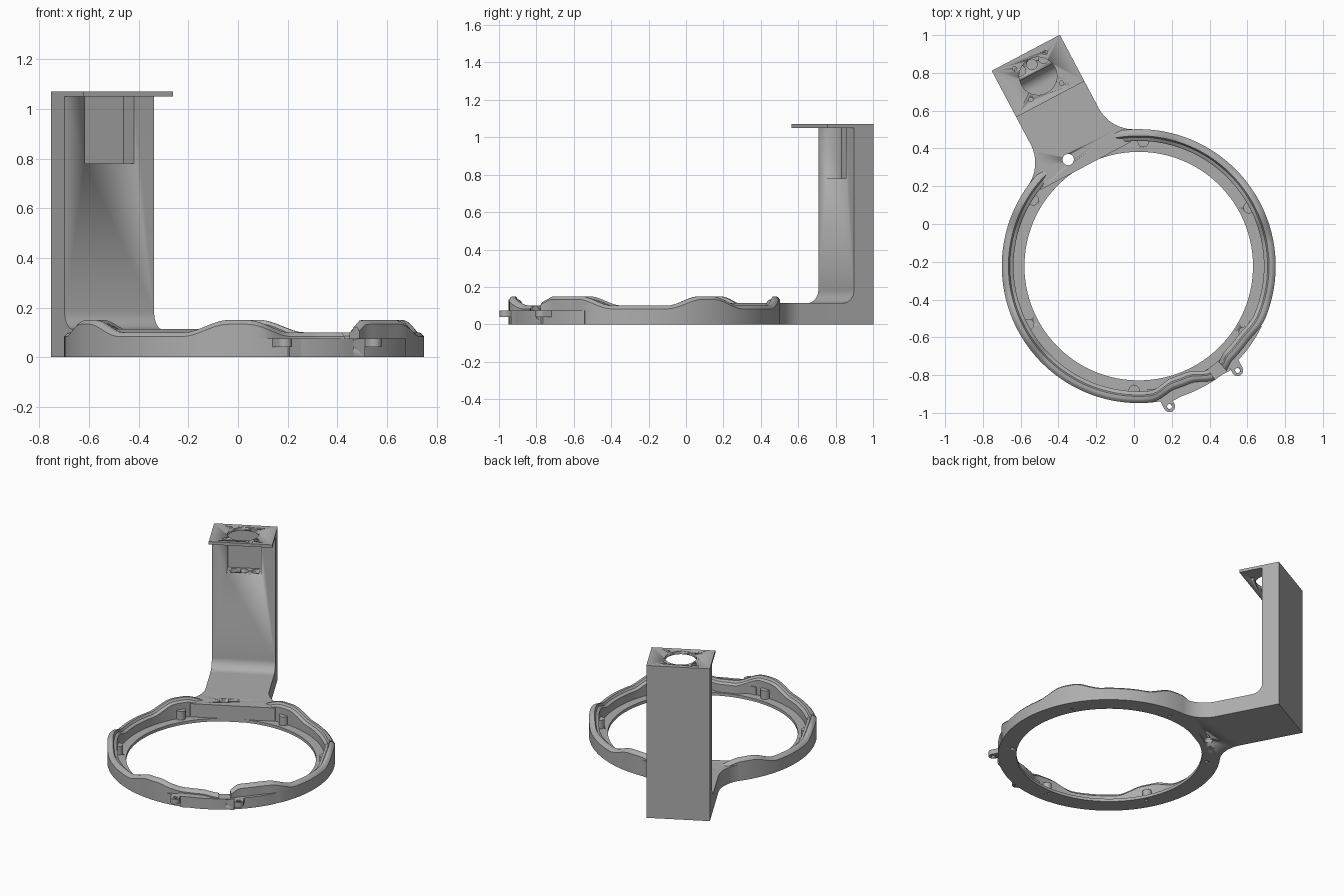
import bpy, bmesh
from math import sin, cos, pi, radians, atan2, hypot
from mathutils import Matrix

if "Cube" in bpy.data.objects:
    bpy.data.objects.remove(bpy.data.objects["Cube"])

# Everything is built around the ring centre, with the arm along local +y
FRAME = Matrix.Translation((0.025, -0.223, 0)) @ Matrix.Rotation(radians(27.9), 4, 'Z')
R_HOLE, R_IN, R_OUT = 0.605, 0.655, 0.725
ARM_W, ARM_Z, COL_IN, COL_OUT = 0.204, 0.113, 1.161, 1.278

grey = bpy.data.materials.new("grey_plastic")
grey.use_nodes = True
colour = (0.42, 0.42, 0.42, 1)
grey.diffuse_color = colour
grey.node_tree.nodes["Principled BSDF"].inputs["Base Color"].default_value = colour


def finish(name, bm):
    bmesh.ops.recalc_face_normals(bm, faces=bm.faces)
    mesh = bpy.data.meshes.new(name)
    bm.to_mesh(mesh)
    bm.free()
    mesh.materials.append(grey)
    obj = bpy.data.objects.new(name, mesh)
    obj.matrix_world = FRAME
    bpy.context.collection.objects.link(obj)
    bpy.ops.object.select_all(action='DESELECT')
    obj.select_set(True)
    bpy.context.view_layer.objects.active = obj
    bpy.ops.object.shade_smooth_by_angle(angle=radians(30))
    return obj


def prism(name, points, offset):
    bm = bmesh.new()
    face = bm.faces.new([bm.verts.new(p) for p in points])
    new = bmesh.ops.extrude_face_region(bm, geom=[face])["geom"]
    bmesh.ops.translate(bm, vec=offset, verts=[v for v in new if isinstance(v, bmesh.types.BMVert)])
    return finish(name, bm)


def sweep(name, section, start, end, step=2):
    """Sweep a (radius, z) section, which may vary with the angle, about z."""
    closed = end - start == 360
    count = round((end - start) / step)
    bm = bmesh.new()
    rows = []
    for i in range(count if closed else count + 1):
        a = start + (end - start) * i / count
        rows.append([bm.verts.new((r * cos(radians(a)), r * sin(radians(a)), z)) for r, z in section(a)])
    pairs = list(zip(rows, rows[1:])) + ([(rows[-1], rows[0])] if closed else [])
    n = len(rows[0])
    for p, q in pairs:
        for k in range(n):
            bm.faces.new((p[k], p[(k + 1) % n], q[(k + 1) % n], q[k]))
    if not closed:
        bm.faces.new(rows[0])
        bm.faces.new(rows[-1])
    return finish(name, bm)


def cylinder(name, x, y, z0, z1, r, sides=32):
    pts = [(x + r * cos(2 * pi * i / sides), y + r * sin(2 * pi * i / sides), z0) for i in range(sides)]
    return prism(name, pts, (0, 0, z1 - z0))


def box(name, x0, x1, y0, y1, z0, z1):
    return prism(name, [(x0, y0, z0), (x1, y0, z0), (x1, y1, z0), (x0, y1, z0)], (0, 0, z1 - z0))


def cut(obj, cutters):
    for c in cutters:
        c.hide_render = True
        mod = obj.modifiers.new("cut", 'BOOLEAN')
        mod.operation, mod.solver, mod.object = 'DIFFERENCE', 'EXACT', c
        bpy.context.view_layer.objects.active = obj
        bpy.ops.object.modifier_apply(modifier=mod.name)
    for c in cutters:
        bpy.data.objects.remove(c)


def ramp(a, lo, hi):
    t = min(1, max(0, (a - lo) / (hi - lo)))
    return t * t * (3 - 2 * t)


# Wavy wall: a hump over each peg, bending inwards beside the front gap
def wall_section(a):
    a %= 360
    away = abs((a + 30) % 60 - 30)
    h = 0.10 + 0.05 * (1 - ramp(away, 3, 18))
    if 282 <= a <= 300:
        h = 0.12 + 0.03 * ramp(a, 281, 287)
    dip = 0.047 * ramp(a, 247, 259) * (1 - ramp(a, 266, 277)) if a < 280 else \
        0.022 * ramp(a, 281, 287) * (1 - ramp(a, 296, 310))
    s = [(R_OUT, 0), (R_OUT, h - 0.017), (0.713, h - 0.004), (0.705, h), (0.69, h),
         (0.682, h - 0.015), (0.668, h - 0.02), (R_IN + 0.008, h - 0.025), (R_IN + 0.008, 0)]
    return [(r - dip, z) for r, z in s]


sweep("right_wall", wall_section, 282, 436)
sweep("left_wall", wall_section, 104, 276)

# Low sill under the bent wall ends
sweep("front_sill", lambda a: [(R_IN, 0), (R_OUT, 0), (R_OUT, 0.075), (R_IN, 0.075)], 246, 306)

# Inner floor flange with screw holes below the pegs
floor = sweep("ring_floor", lambda a: [(R_HOLE, 0), (0.70, 0), (0.70, 0.02), (R_HOLE, 0.02)], 0, 360, 3)
peg_angles = [radians(60 * i) for i in range(6)]
cut(floor, [cylinder("cutter", 0.64 * cos(a), 0.64 * sin(a), -0.01, 0.03, 0.011, 12) for a in peg_angles]
    + [cylinder("cutter", -0.066, 0.673, -0.01, 0.05, 0.03)])
for i, a in enumerate(peg_angles):
    cylinder(f"peg_{i + 1}", 0.66 * cos(a), 0.66 * sin(a), 0.015, 0.08, 0.03, 24)

# Front clasp block with a shallow round recess, and two pierced ears
block = box("clasp_block", -0.173, 0.173, -0.715, -0.66, 0, 0.075)
recess = [(0.079 + 0.03 * cos(i * pi / 12), -0.73, 0.056 + 0.014 * sin(i * pi / 12)) for i in range(24)]
cut(block, [prism("cutter", recess, (0, 0.035, 0))])
for side, x in (("left", 0.204), ("right", -0.204)):
    tip = [(x + 0.03 * cos(t * pi / 12), -0.733 + 0.03 * sin(t * pi / 12), 0.04) for t in range(12, 25)]
    root = [(x + 0.03, -0.67, 0.04), (x - 0.03, -0.67, 0.04)]
    ear = prism(side + "_ear", tip + root, (0, 0, 0.035))
    cut(ear, [cylinder("cutter", x, -0.733, 0, 0.1, 0.013, 16)])

# Arm base, flaring tangentially into the ring
flare = 0.21
fx, fy = ARM_W + flare, 0.838
a_end = atan2(-fy, -fx) % (2 * pi)
arc = [(fx + flare * cos(a_end + (pi - a_end) * i / 12), fy + flare * sin(a_end + (pi - a_end) * i / 12))
       for i in range(13)]
fillet = 0.07
half = [(0.27, 0.6)] + arc + [(ARM_W, COL_IN - fillet)]
outline = half + [(-x, y) for x, y in reversed(half)]
base = prism("arm_base", [(x, y, 0) for x, y in outline], (0, 0, ARM_Z))
cut(base, [cylinder("cutter", -0.066, 0.673, -0.01, 0.2, 0.03)])

# Upright column with filleted foot and overhanging top plate
foot = [(COL_IN - fillet + fillet * sin(t * pi / 20), ARM_Z + fillet * (1 - cos(t * pi / 20)))
        for t in range(10, -1, -1)]
side = [(COL_OUT, 0), (COL_OUT, 1.07), (1.0, 1.07), (1.0, 1.05), (COL_IN, 1.05)] + foot + [(COL_IN - fillet, 0)]
column = prism("column", [(-ARM_W, y, z) for y, z in side], (2 * ARM_W, 0, 0))
mid = (1.0 + COL_OUT) / 2
cutters = [box("cutter", -0.112, 0.112, COL_IN - 0.05, COL_IN + 0.09, 0.78, 1.05),
           cylinder("cutter", 0, mid, 1.03, 1.1, 0.1, 48)]
cutters += [cylinder("cutter", sx * 0.092, mid + sy * 0.092, 0.98, 1.1, 0.012, 16)
            for sx in (-1, 1) for sy in (-1, 1)]
cutters += [cylinder("cutter", x, 1.208, 0.72, 0.8, 0.028, 24) for x in (-0.07, 0, 0.07)]
cut(column, cutters)
